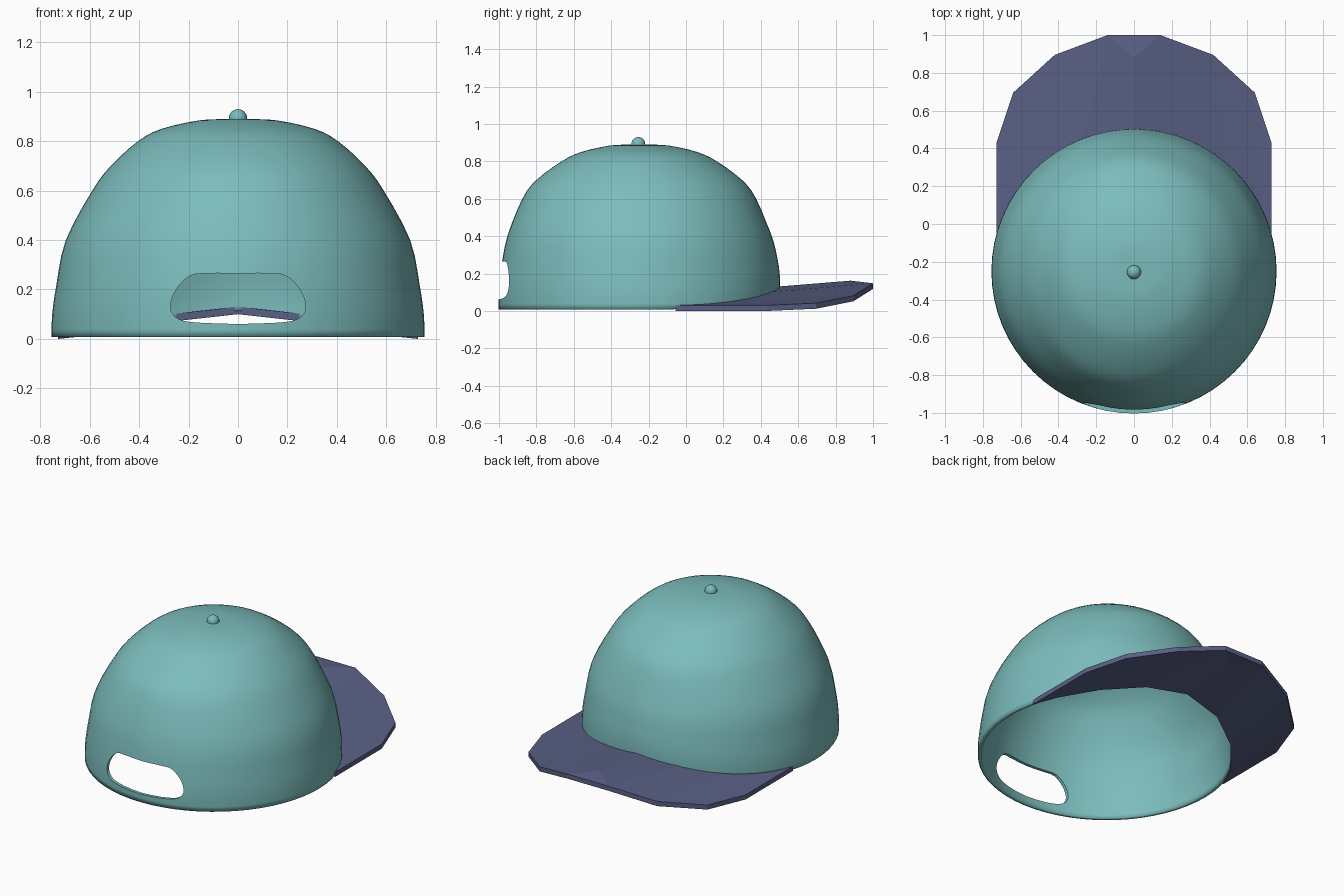
import bpy, bmesh, math
from mathutils import Vector

if "Cube" in bpy.data.objects:
    bpy.data.objects.remove(bpy.data.objects["Cube"])

CY = -0.25  # crown centre


def material(name, rgb):
    m = bpy.data.materials.new(name)
    m.diffuse_color = (*rgb, 1)
    m.use_nodes = True
    m.node_tree.nodes["Principled BSDF"].inputs["Base Color"].default_value = m.diffuse_color
    return m


def make(name, bm, mat, smooth=None):
    bmesh.ops.recalc_face_normals(bm, faces=bm.faces)
    me = bpy.data.meshes.new(name)
    bm.to_mesh(me)
    bm.free()
    ob = bpy.data.objects.new(name, me)
    bpy.context.collection.objects.link(ob)
    if mat:
        me.materials.append(mat)
    if smooth:
        bpy.ops.object.select_all(action='DESELECT')
        ob.select_set(True)
        bpy.context.view_layer.objects.active = ob
        bpy.ops.object.shade_smooth_by_angle(angle=math.radians(smooth))
    return ob


def spline(pts, steps):
    """Catmull-Rom through the points."""
    pts = [Vector(p) for p in pts]
    ext = [pts[0] * 2 - pts[1]] + pts + [pts[-1] * 2 - pts[-2]]
    out = []
    for i in range(1, len(ext) - 2):
        a, b, c, d = ext[i - 1:i + 3]
        for s in range(steps):
            t = s / steps
            out.append(0.5 * (2 * b + (c - a) * t + (2 * a - 5 * b + 4 * c - d) * t * t
                              + (3 * b - a - 3 * c + d) * t ** 3))
    return out + [pts[-1]]


teal = material("teal cloth", (0.2, 0.5, 0.5))
navy = material("slate blue brim", (0.1, 0.117, 0.235))

# Crown: rings of (half width, half depth, height), base raised over the brim
profile = [(0.755, 0.753, 0.008), (0.752, 0.752, 0.1), (0.735, 0.74, 0.22), (0.697, 0.705, 0.4),
           (0.59, 0.625, 0.6), (0.515, 0.55, 0.7), (0.405, 0.415, 0.8), (0.31, 0.31, 0.85),
           (0.16, 0.16, 0.884), (0.05, 0.05, 0.89)]
N = 64
bm = bmesh.new()
rings = []
for rx, ry, z in spline(profile, 3):
    ring = []
    for k in range(N):
        a = 2 * math.pi * k / N
        x, y = rx * math.cos(a), CY + ry * math.sin(a)
        lift = 0.0
        if math.sin(a) > 0.2:
            lift = max(0, 0.108 * (1 - abs(math.cos(a)) / 0.98))
        ring.append(bm.verts.new((x, y, z + lift * max(0, 1 - z / 0.45))))
    rings.append(ring)
for r0, r1 in zip(rings, rings[1:]):
    for k in range(N):
        j = (k + 1) % N
        bm.faces.new((r0[k], r0[j], r1[j], r1[k]))
top = bm.verts.new((0, CY, 0.891))
for k in range(N):
    bm.faces.new((rings[-1][k], rings[-1][(k + 1) % N], top))
crown = make("crown", bm, teal, 40)
sol = crown.modifiers.new("thickness", 'SOLIDIFY')
sol.thickness = 0.02
sol.offset = -1

# Cutter for the rear opening, half outline mirrored
half = spline([(0, 0.265), (0.12, 0.265), (0.195, 0.255), (0.25, 0.2), (0.274, 0.135),
               (0.255, 0.09), (0.19, 0.068), (0, 0.06)], 3)
outline = [(p[0], p[1]) for p in half] + [(-p[0], p[1]) for p in half[-2:0:-1]]
bm = bmesh.new()
face = bm.faces.new([bm.verts.new((x, -1.15, z)) for x, z in outline])
ext = bmesh.ops.extrude_face_region(bm, geom=[face])
bmesh.ops.translate(bm, vec=(0, 0.45, 0),
                    verts=[v for v in ext['geom'] if isinstance(v, bmesh.types.BMVert)])
cutter = make("opening_cutter", bm, teal)
cutter.hide_render = True
cut = crown.modifiers.new("opening", 'BOOLEAN')
cut.object = cutter
cut.operation = 'DIFFERENCE'
cut.solver = 'EXACT'

# Apply the crown modifiers, then drop the cutter
bpy.ops.object.select_all(action='DESELECT')
crown.select_set(True)
bpy.context.view_layer.objects.active = crown
for m in ("thickness", "opening"):
    bpy.ops.object.modifier_move_to_index(modifier=m, index=0 if m == "thickness" else 1)
    bpy.ops.object.modifier_apply(modifier=m)
bpy.data.objects.remove(cutter)

# Brim: faceted half mirrored across x, extruded down
inner = [(0, 0.485, 0.13), (0.27, 0.435, 0.1), (0.5, 0.285, 0.062), (0.66, 0.09, 0.037),
         (0.728, -0.055, 0.03)]
outer = [(0, 0.88, 0.162), (0.14, 1.0, 0.148), (0.42, 0.895, 0.082), (0.64, 0.695, 0.042),
         (0.728, 0.43, 0.03)]
bm = bmesh.new()
for s in (1, -1):
    vi = [bm.verts.new((s * x, y, z)) for x, y, z in inner]
    vo = [bm.verts.new((s * x, y, z)) for x, y, z in outer]
    for i in range(4):
        bm.faces.new((vi[i], vi[i + 1], vo[i + 1], vo[i]))
    mid = bm.verts.new((0, 1.0, 0.148))
    bm.faces.new((vo[0], vo[1], mid))
bmesh.ops.remove_doubles(bm, verts=bm.verts, dist=1e-4)
bmesh.ops.recalc_face_normals(bm, faces=bm.faces)
ext = bmesh.ops.extrude_face_region(bm, geom=bm.faces[:], use_keep_orig=True)
bmesh.ops.translate(bm, vec=(0, 0, -0.03),
                    verts=[v for v in ext['geom'] if isinstance(v, bmesh.types.BMVert)])
make("brim", bm, navy)

# Button on top
bm = bmesh.new()
bmesh.ops.create_uvsphere(bm, u_segments=20, v_segments=12, radius=0.037)
bmesh.ops.translate(bm, vec=(0, CY - 0.005, 0.893), verts=bm.verts)
make("top_button", bm, teal, 60)
